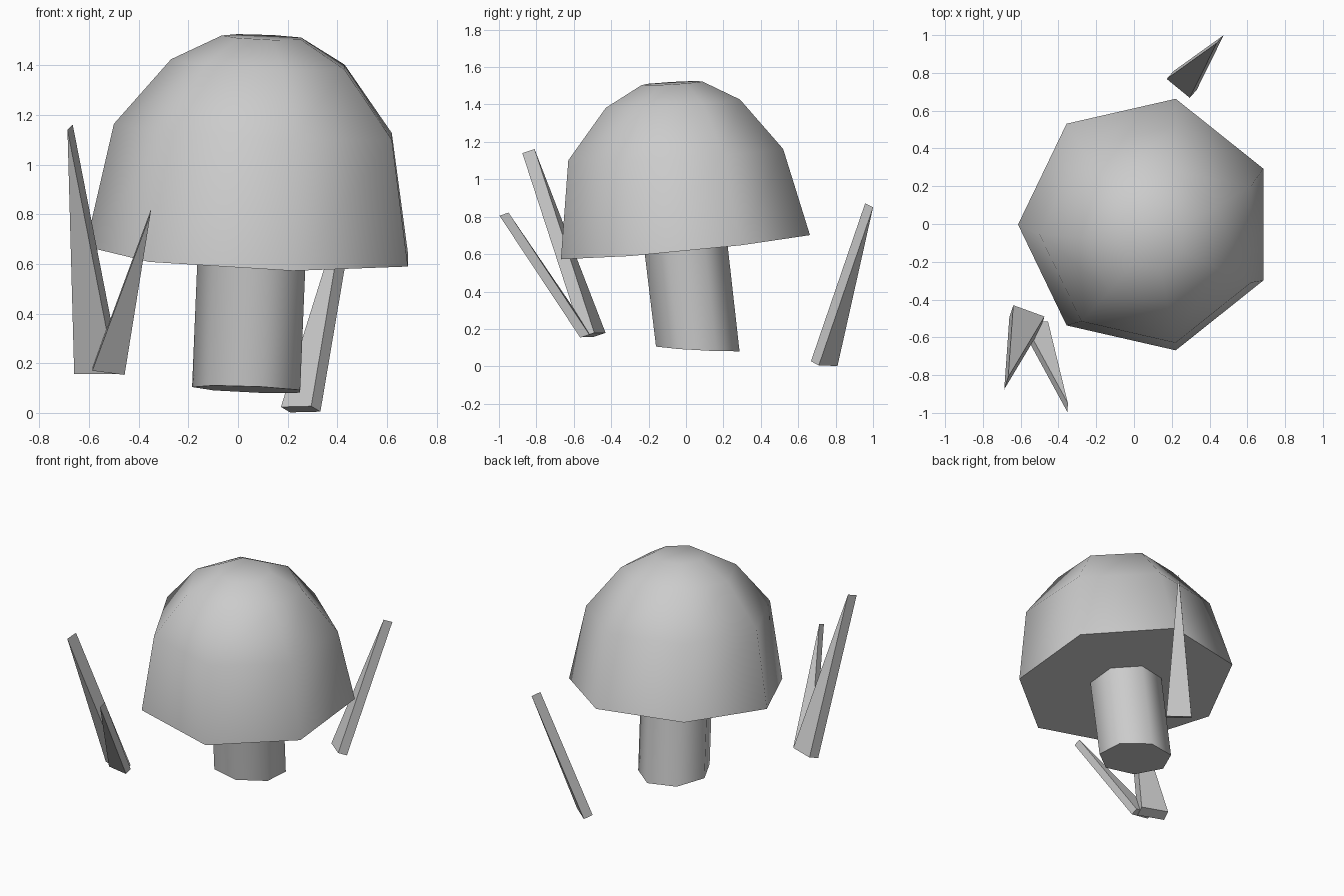
import bpy
import math
from mathutils import Vector

cube = bpy.data.objects.get("Cube")
if cube:
    bpy.data.objects.remove(cube, do_unlink=True)

SIDES = 7

# One plain grey for every part
grey = bpy.data.materials.new("plain_grey")
grey.use_nodes = True
grey.diffuse_color = (0.6, 0.6, 0.6, 1)
grey.node_tree.nodes["Principled BSDF"].inputs["Base Color"].default_value = (0.6, 0.6, 0.6, 1)


def make_object(name, verts, faces):
    mesh = bpy.data.meshes.new(name)
    mesh.from_pydata(verts, [], faces)
    mesh.materials.append(grey)
    obj = bpy.data.objects.new(name, mesh)
    bpy.context.collection.objects.link(obj)
    return obj


def ring(centre, radius, slope):
    """Seven-sided ring with a corner towards -x, leaning by slope (dz/dx, dz/dy)."""
    points = []
    for i in range(SIDES):
        a = math.pi + math.tau * i / SIDES
        dx, dy = radius * math.cos(a), radius * math.sin(a)
        points.append(Vector(centre) + Vector((dx, dy, dx * slope[0] + dy * slope[1])))
    return points


def loft(name, rings):
    """Closed, smooth-sided body through a stack of rings, bottom to top."""
    verts = [p for r in rings for p in r]
    faces = [list(reversed(range(SIDES)))]
    for level in range(len(rings) - 1):
        base = level * SIDES
        for i in range(SIDES):
            j = (i + 1) % SIDES
            faces.append([base + i, base + j, base + SIDES + j, base + SIDES + i])
    faces.append(list(range(len(verts) - SIDES, len(verts))))
    obj = make_object(name, verts, faces)
    bpy.ops.object.select_all(action="DESELECT")
    obj.select_set(True)
    bpy.context.view_layer.objects.active = obj
    bpy.ops.object.shade_smooth_by_angle(angle=math.radians(60))


def blade(name, left, right, tip, thickness):
    """Flat wedge: a rectangular base tapering to a short tip edge."""
    t = Vector(thickness)
    outer = [Vector(left), Vector(right), Vector(tip)]
    verts = outer + [p + t for p in outer]
    faces = [[0, 1, 2], [5, 4, 3], [0, 3, 4, 1], [1, 4, 5, 2], [2, 5, 3, 0]]
    # Turn the winding if the thickness runs along the front normal
    if (outer[1] - outer[0]).cross(outer[2] - outer[0]).dot(t) > 0:
        faces = [f[::-1] for f in faces]
    make_object(name, verts, faces)


# Leaning dome cap
loft("cap", [
    ring((0.069, -0.003, 0.643), 0.683, (-0.04, 0.097)),
    ring((0.089, -0.055, 1.138), 0.589, (-0.045, 0.053)),
    ring((0.098, -0.07, 1.408), 0.368, (-0.045, 0.062)),
    ring((0.103, -0.075, 1.514), 0.168, (-0.04, 0.06)),
])

# Slanted stem, its top hidden inside the cap
loft("stem", [
    ring((0.044, 0.063, 0.095), 0.229, (-0.04, -0.056)),
    ring((0.07, -0.01, 0.72), 0.229, (-0.04, 0.05)),
])

# Grass blades around the mushroom
blade("tall_front_blade", (-0.66, -0.495, 0.157), (-0.495, -0.555, 0.157),
      (-0.687, -0.875, 1.14), (0.021, 0.065, 0.022))
blade("short_front_blade", (-0.587, -0.565, 0.17), (-0.457, -0.565, 0.153),
      (-0.352, -0.997, 0.805), (0.002, 0.048, 0.017))
blade("back_blade", (0.21, 0.81, 0.002), (0.332, 0.71, 0.005),
      (0.475, 1.0, 0.85), (-0.037, -0.042, 0.022))
